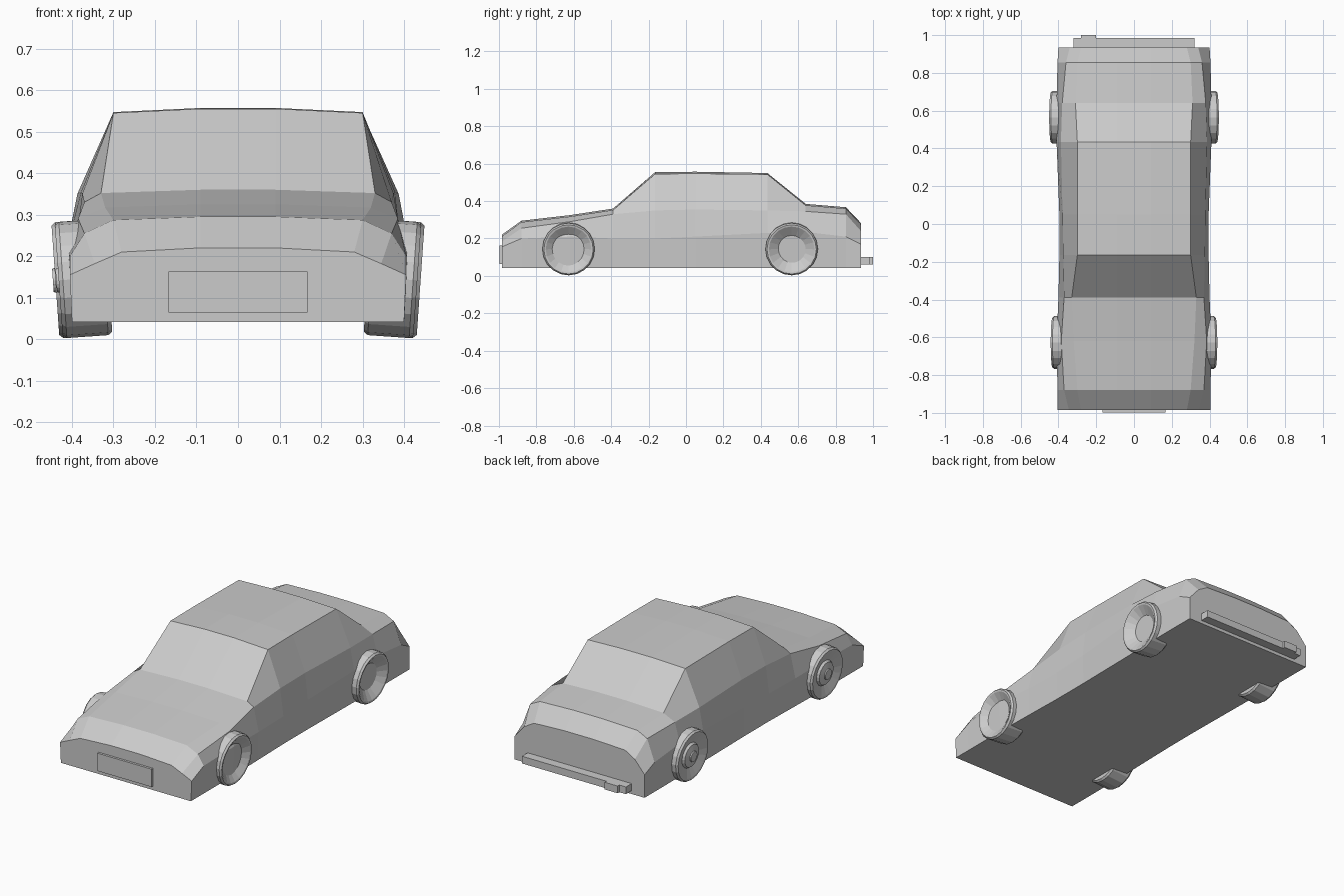
import bpy, bmesh, math
from mathutils import Matrix

if "Cube" in bpy.data.objects:
    bpy.data.objects.remove(bpy.data.objects["Cube"])

grey = bpy.data.materials.new("light grey")
grey.diffuse_color = (0.6, 0.6, 0.6, 1)
grey.use_nodes = True
grey.node_tree.nodes["Principled BSDF"].inputs["Base Color"].default_value = grey.diffuse_color


def finish(name, bm):
    bmesh.ops.recalc_face_normals(bm, faces=bm.faces)
    mesh = bpy.data.meshes.new(name)
    bm.to_mesh(mesh)
    bm.free()
    mesh.materials.append(grey)
    obj = bpy.data.objects.new(name, mesh)
    bpy.context.collection.objects.link(obj)
    return obj


def box(name, x0, x1, y0, y1, z0, z1):
    bm = bmesh.new()
    bmesh.ops.create_cube(bm, size=1)
    for v in bm.verts:
        v.co.x = x1 if v.co.x > 0 else x0
        v.co.y = y1 if v.co.y > 0 else y0
        v.co.z = z1 if v.co.z > 0 else z0
    return finish(name, bm)


# Body: (y, centre height, top edge x, z, belt x, z, crease x, z, sill x)
stations = [
    (-0.985, 0.22, 0.28, 0.21, 0.345, 0.182, 0.405, 0.155, 0.40),
    (-0.88, 0.295, 0.30, 0.287, 0.37, 0.255, 0.405, 0.20, 0.40),
    (-0.62, 0.325, 0.32, 0.317, 0.385, 0.29, 0.41, 0.21, 0.40),
    (-0.39, 0.36, 0.33, 0.352, 0.37, 0.33, 0.40, 0.20, 0.395),
    (-0.165, 0.555, 0.30, 0.545, 0.375, 0.35, 0.395, 0.20, 0.39),
    (0.05, 0.557, 0.30, 0.547, 0.378, 0.355, 0.395, 0.21, 0.39),
    (0.435, 0.55, 0.30, 0.543, 0.387, 0.35, 0.41, 0.23, 0.395),
    (0.64, 0.385, 0.31, 0.377, 0.38, 0.345, 0.41, 0.235, 0.40),
    (0.855, 0.367, 0.30, 0.36, 0.36, 0.33, 0.405, 0.21, 0.40),
    (0.935, 0.283, 0.28, 0.275, 0.34, 0.24, 0.40, 0.17, 0.40),
]
bm = bmesh.new()
rings = []
for y, zc, tx, tz, bx, bz, cx, cz, sx in stations:
    half = [(sx, 0.042), (cx, cz), (bx, bz), (tx, tz), (0.09, zc)]
    loop = half + [(-x, z) for x, z in reversed(half)]
    rings.append([bm.verts.new((x, y, z)) for x, z in loop])
for a, b in zip(rings, rings[1:]):
    for i in range(len(a)):
        j = (i + 1) % len(a)
        bm.faces.new((a[i], a[j], b[j], b[i]))
bm.faces.new(rings[0])
bm.faces.new(rings[-1])
finish("car_body", bm)

# Plate and bumper
box("front_plate", -0.167, 0.168, -0.998, -0.98, 0.064, 0.163)
box("rear_bumper", -0.32, 0.32, 0.93, 0.985, 0.06, 0.10)
box("exhaust_box", -0.28, -0.20, 0.95, 1.0, 0.06, 0.10)

# Wheels: turned profiles of (radius, outward offset)
tyre = [(0, -0.06), (0.132, -0.06), (0.14, -0.05), (0.14, 0.05), (0.132, 0.06), (0.122, 0.058)]
dish = tyre + [(0.07, 0.022), (0, 0.022)]
hubbed = tyre + [(0.07, 0.04), (0.062, 0.052), (0.03, 0.06), (0.028, 0.066), (0, 0.066)]


def wheel(name, side, x, y, profile, n=20):
    bm = bmesh.new()
    vs = [bm.verts.new((o, 0, r)) for r, o in profile]
    es = [bm.edges.new(p) for p in zip(vs, vs[1:])]
    bmesh.ops.spin(bm, geom=vs + es, cent=(0, 0, 0), axis=(1, 0, 0),
                   angle=math.tau, steps=n)
    bmesh.ops.remove_doubles(bm, verts=bm.verts, dist=0.0005)
    # Camber: the foot of the wheel stands outwards
    bm.transform(Matrix.Translation((x, y, 0.146)) @ Matrix.Rotation(math.radians(4), 4, "Y"))
    if side < 0:
        bm.transform(Matrix.Scale(-1, 4, (1, 0, 0)))
    obj = finish(name, bm)
    # The camber angle turns the foot outwards when the top leans in
    return obj


for label, y, x in (("front", -0.628, 0.372), ("rear", 0.565, 0.38)):
    wheel(label + "_right_wheel", 1, x, y, dish)
    wheel(label + "_left_wheel", -1, x, y, hubbed)
